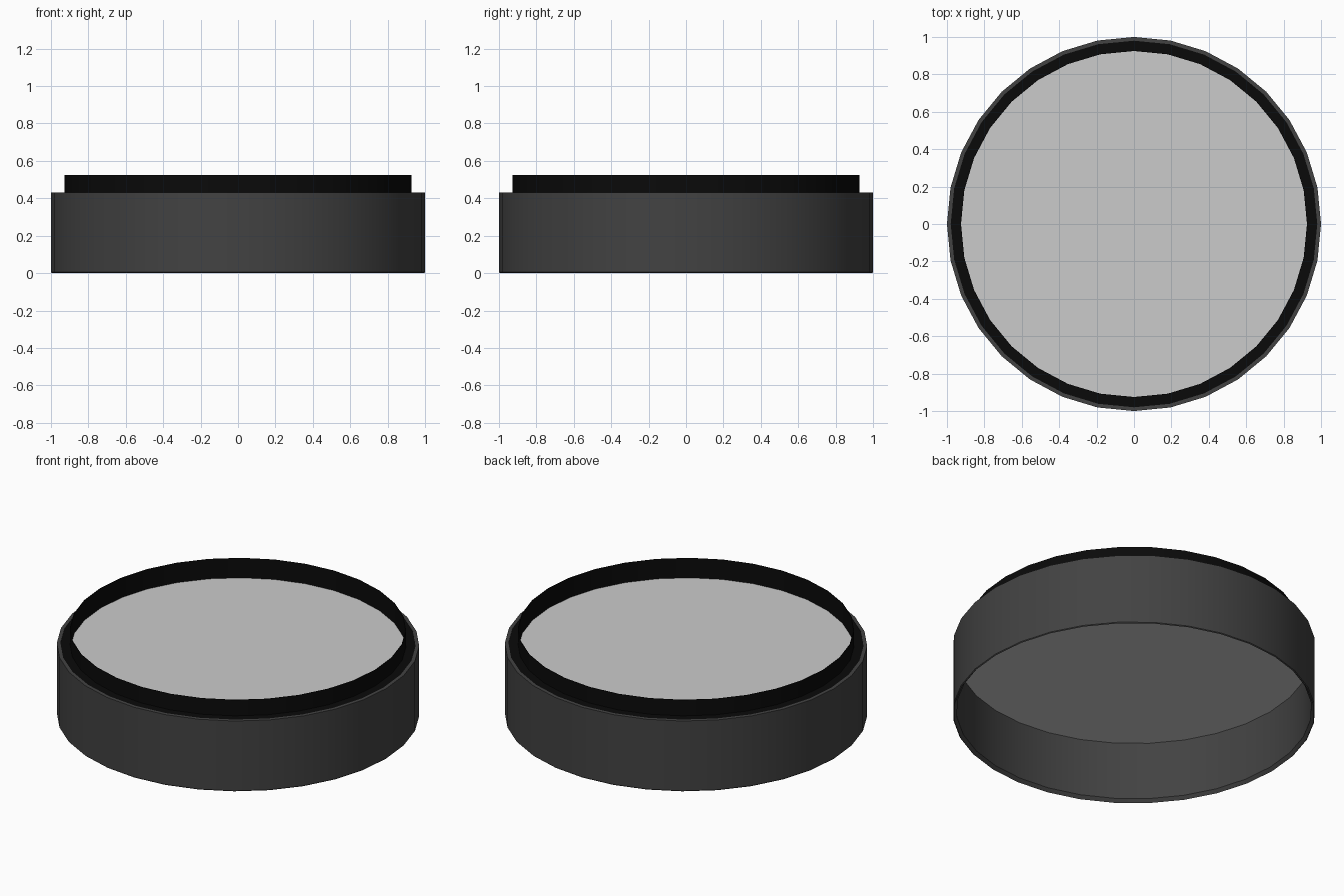
import bpy, bmesh, math

if "Cube" in bpy.data.objects:
    bpy.data.objects.remove(bpy.data.objects["Cube"])

SIDES = 32


def material(name, rgb):
    m = bpy.data.materials.new(name)
    m.diffuse_color = (*rgb, 1)
    m.use_nodes = True
    m.node_tree.nodes["Principled BSDF"].inputs["Base Color"].default_value = m.diffuse_color
    return m


def lathe(name, profile, mat=None, closed=True):
    """Spin an (r, z) profile around the z axis."""
    bm = bmesh.new()
    rings = []
    for r, z in profile:
        if r == 0:
            rings.append([bm.verts.new((0, 0, z))] * SIDES)
        else:
            rings.append([bm.verts.new((r * math.cos(2 * math.pi * i / SIDES),
                                        r * math.sin(2 * math.pi * i / SIDES), z))
                          for i in range(SIDES)])
    pairs = list(zip(rings, rings[1:]))
    if closed:
        pairs.append((rings[-1], rings[0]))
    for a, b in pairs:
        for i in range(SIDES):
            j = (i + 1) % SIDES
            quad = list(dict.fromkeys((a[i], a[j], b[j], b[i])))
            bm.faces.new(quad)
    bmesh.ops.recalc_face_normals(bm, faces=bm.faces)
    me = bpy.data.meshes.new(name)
    bm.to_mesh(me)
    bm.free()
    ob = bpy.data.objects.new(name, me)
    bpy.context.collection.objects.link(ob)
    if mat:
        me.materials.append(mat)
    bpy.ops.object.select_all(action='DESELECT')
    ob.select_set(True)
    bpy.context.view_layer.objects.active = ob
    bpy.ops.object.shade_smooth_by_angle(angle=math.radians(30))
    return ob


dark = material("dark_grey", (0.055, 0.055, 0.055))
black = material("black", (0.003, 0.003, 0.003))

# Outer wall with a chamfered inner lip at the bottom
lathe("outer_housing", [(0.995, 0), (1, 0.005), (1, 0.43), (0.98, 0.43),
                        (0.98, 0.02)], dark)

# Black flange and thin raised collar
lathe("raised_collar", [(0.98, 0.428), (0.928, 0.428), (0.928, 0.525),
                        (0.925, 0.525), (0.925, 0.405), (0.98, 0.405)], black)

# Flat grey disc closing the opening
lathe("disc_plate", [(0, 0.405), (0.98, 0.405), (0.98, 0.372), (0, 0.372)],
      closed=False)
